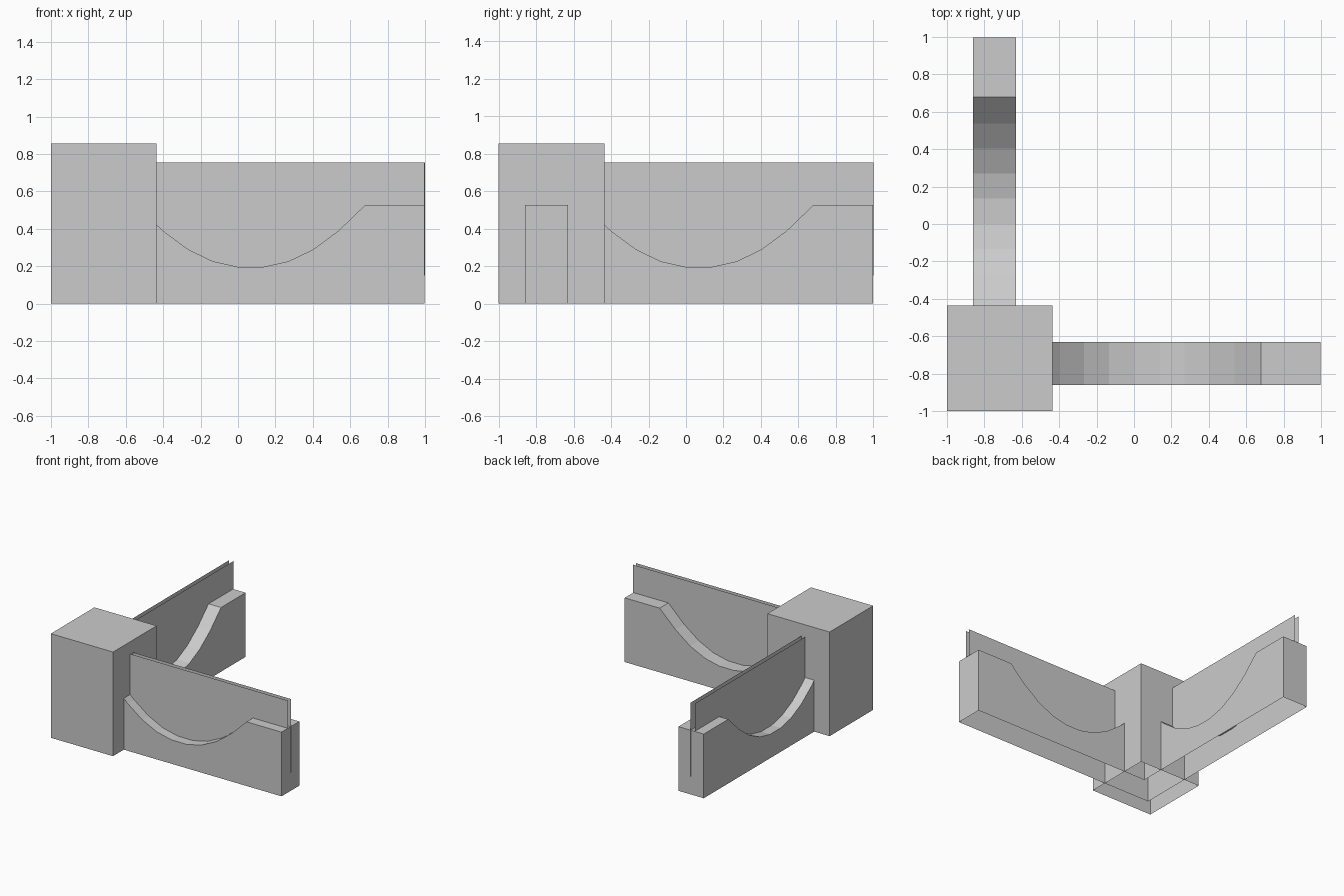
import bpy
import bmesh

if "Cube" in bpy.data.objects:
    bpy.data.objects.remove(bpy.data.objects["Cube"], do_unlink=True)

grey = bpy.data.materials.new("plain_grey")
grey.use_nodes = True
grey.diffuse_color = (0.6, 0.6, 0.6, 1)
grey.node_tree.nodes["Principled BSDF"].inputs["Base Color"].default_value = (0.6, 0.6, 0.6, 1)


def finish(name, bm):
    mesh = bpy.data.meshes.new(name)
    bm.to_mesh(mesh)
    bm.free()
    mesh.materials.append(grey)
    obj = bpy.data.objects.new(name, mesh)
    bpy.context.collection.objects.link(obj)
    return obj


def place(swap, along, across, z):
    """Point on a wing; swapping the axes turns the front wing into the side wing."""
    return (across, along, z) if swap else (along, across, z)


def add_face(bm, points, swap):
    verts = [bm.verts.new(place(swap, *p)) for p in points]
    return bm.faces.new(verts[::-1] if swap else verts)


# Corner post: a box with an open underside
LOW, HIGH, POST_TOP = -1.0, -0.435, 0.855
bm = bmesh.new()
bmesh.ops.create_cube(bm, size=1)
for v in bm.verts:
    v.co.x = HIGH if v.co.x > 0 else LOW
    v.co.y = HIGH if v.co.y > 0 else LOW
    v.co.z = POST_TOP if v.co.z > 0 else 0
bottom = [f for f in bm.faces if f.normal.z < -0.5 or f.calc_center_median().z < 0.01]
bmesh.ops.delete(bm, geom=bottom, context='FACES')
finish("corner_post", bm)

# Wing profile: a faceted dip, symmetric about its centre
OUTER, INNER, END, RIM, MID = -0.86, -0.63, 0.998, 0.527, 0.068
half = [(0.068, 0.196), (0.202, 0.226), (0.335, 0.29), (0.47, 0.39), (0.612, 0.527)]
dip = [(MID - d, z) for d, z in reversed(half)] + [(MID + d, z) for d, z in half]


def top_line(start):
    return [(start, RIM)] + dip + [(END, RIM)]


def wing(name, swap):
    """Hollow wall, open below, mitred against its twin inside the post."""
    bm = bmesh.new()
    outer, inner = top_line(OUTER), top_line(INNER)
    # Outer and inner sides
    add_face(bm, [(OUTER, OUTER, 0), (END, OUTER, 0)]
             + [(t, OUTER, z) for t, z in reversed(outer)], swap)
    add_face(bm, [(t, INNER, z) for t, z in inner]
             + [(END, INNER, 0), (INNER, INNER, 0)], swap)
    # Top strip
    for i in range(len(outer) - 1):
        (a, az), (b, bz) = outer[i], outer[i + 1]
        (c, cz), (d, dz) = inner[i], inner[i + 1]
        add_face(bm, [(a, OUTER, az), (b, OUTER, bz), (d, INNER, dz), (c, INNER, cz)], swap)
    # End cap
    add_face(bm, [(END, OUTER, 0), (END, INNER, 0), (END, INNER, RIM), (END, OUTER, RIM)], swap)
    bmesh.ops.remove_doubles(bm, verts=bm.verts, dist=0.0001)
    finish(name, bm)


def sheet(name, swap, across, end, facing):
    """Single upright pane set into a wing."""
    bm = bmesh.new()
    low, high = 0.15, 0.755
    pts = [(HIGH, across, low), (end, across, low), (end, across, high), (HIGH, across, high)]
    add_face(bm, pts if facing < 0 else pts[::-1], swap)
    finish(name, bm)


for label, swap in (("front", False), ("side", True)):
    wing(label + "_wing", swap)
    sheet(label + "_outer_pane", swap, -0.778, END - 0.001, -1)
    sheet(label + "_inner_pane", swap, -0.743, 1.0, 1)
